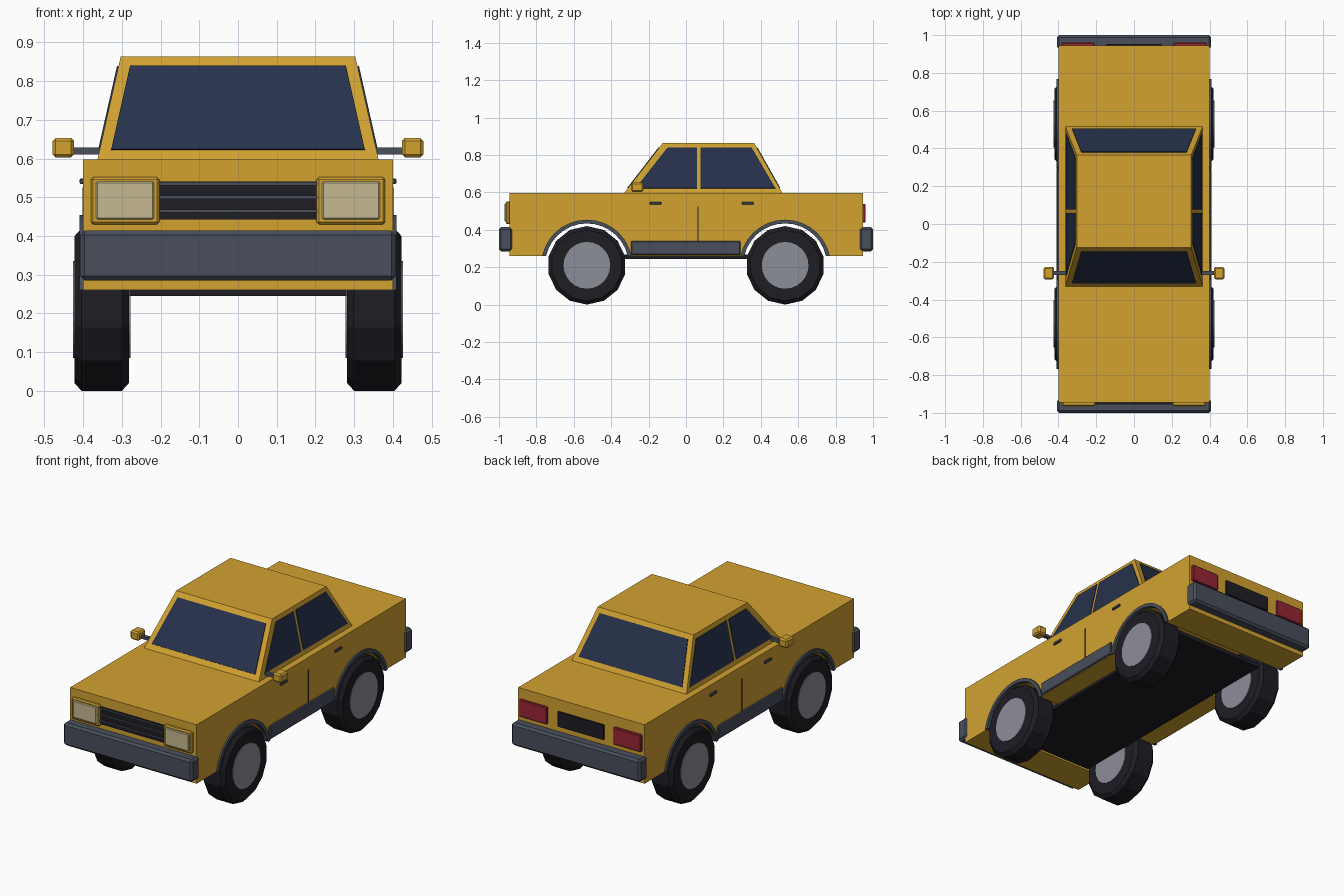
import bpy, bmesh, math
from mathutils import Vector

cube = bpy.data.objects.get("Cube")
if cube:
    bpy.data.objects.remove(cube, do_unlink=True)


def material(name, rgb):
    lin = [((c / 255 + 0.055) / 1.055) ** 2.4 for c in rgb]
    m = bpy.data.materials.new(name)
    m.use_nodes = True
    m.diffuse_color = (*lin, 1)
    m.node_tree.nodes["Principled BSDF"].inputs["Base Color"].default_value = (*lin, 1)
    return m


PAINT = material("mustard paint", (210, 162, 49))
GLASS = material("dark blue glass", (38, 49, 74))
TRIM = material("grey trim", (72, 78, 91))
RUBBER = material("black rubber", (29, 29, 36))
HUB = material("light grey metal", (140, 142, 152))
LENS = material("cream lens", (198, 186, 146))
RED = material("red lens", (152, 38, 53))


def finish(name, bm, mat, bevel=0):
    bmesh.ops.recalc_face_normals(bm, faces=bm.faces)
    me = bpy.data.meshes.new(name)
    bm.to_mesh(me)
    bm.free()
    me.materials.append(mat)
    ob = bpy.data.objects.new(name, me)
    bpy.context.collection.objects.link(ob)
    if bevel:
        mod = ob.modifiers.new("bevel", "BEVEL")
        mod.width = bevel
        mod.segments = 1
    return ob


def prism(name, points, push, mat):
    """Polygon pushed along a vector."""
    bm = bmesh.new()
    face = bm.faces.new([bm.verts.new(p) for p in points])
    new = bmesh.ops.extrude_face_region(bm, geom=[face])["geom"]
    verts = [v for v in new if isinstance(v, bmesh.types.BMVert)]
    bmesh.ops.translate(bm, verts=verts, vec=push)
    return finish(name, bm, mat)


def box(name, xs, ys, zs, mat, bevel=0):
    bm = bmesh.new()
    bmesh.ops.create_cube(bm, size=1)
    for v in bm.verts:
        for i, (lo, hi) in enumerate((xs, ys, zs)):
            v.co[i] = lo if v.co[i] < 0 else hi
    return finish(name, bm, mat, bevel)


def lathe(name, profile, sides, y, z, mat):
    """Closed solid turned about an axle along x; profile holds (x, radius)."""
    bm = bmesh.new()
    rings = []
    for x, r in profile:
        rings.append([bm.verts.new((x, y + r * math.sin(a), z + r * math.cos(a)))
                      for a in (math.tau * i / sides for i in range(sides))])
    for a, b in zip(rings, rings[1:]):
        for i in range(sides):
            j = (i + 1) % sides
            bm.faces.new((a[i], a[j], b[j], b[i]))
    bm.faces.new(rings[0])
    bm.faces.new(rings[-1])
    return finish(name, bm, mat)


AXLE_Y, AXLE_Z, FLOOR, BELT = 0.53, 0.21, 0.26, 0.597


def arch(y, r, steps=14):
    """Arc over a wheel from front to back, ending at the body floor."""
    end = math.acos((FLOOR - AXLE_Z) / r)
    angles = [-end + 2 * end * i / steps for i in range(steps + 1)]
    return [(y + r * math.sin(a), AXLE_Z + r * math.cos(a)) for a in angles]


# Lower body with wheel openings
outline = [(-0.945, FLOOR)] + arch(-AXLE_Y, 0.228) + arch(AXLE_Y, 0.228)
outline += [(0.945, FLOOR), (0.945, BELT), (-0.945, BELT)]
prism("body", [(-0.4, y, z) for y, z in outline], (0.8, 0, 0), PAINT)
box("underfloor", (-0.28, 0.28), (-0.72, 0.72), (0.245, 0.268), RUBBER)

# Cabin: tapered block
TOP = 0.863


def taper(z):
    t = (z - BELT) / (TOP - BELT)
    return 0.363 - 0.06 * t, -0.33 + 0.205 * t, 0.515 - 0.15 * t


bm = bmesh.new()
loops = []
for z in (BELT, TOP):
    hx, y0, y1 = taper(z)
    loops.append([bm.verts.new(p) for p in
                  ((-hx, y0, z), (hx, y0, z), (hx, y1, z), (-hx, y1, z))])
for i in range(4):
    j = (i + 1) % 4
    bm.faces.new((loops[0][i], loops[0][j], loops[1][j], loops[1][i]))
bm.faces.new(loops[0])
bm.faces.new(loops[1])
finish("cabin", bm, PAINT)


# Glass panes lie on the sloping cabin walls
def pane(name, corners, outward):
    pts = [Vector(p) for p in corners]
    n = (pts[1] - pts[0]).cross(pts[2] - pts[0]).normalized()
    if n.dot(Vector(outward)) < 0:
        n = -n
    prism(name, pts, n * 0.004, GLASS)


LOW, HIGH = 0.622, 0.838
for name, idx, out in (("windscreen", 1, -1), ("rear_window", 2, 1)):
    quad = [(s * (taper(z)[0] - 0.03), taper(z)[idx], z)
            for s, z in ((-1, LOW), (1, LOW), (1, HIGH), (-1, HIGH))]
    pane(name, quad, (0, out, 0))

for side, s in (("left", 1), ("right", -1)):
    def wall(y, z):
        return (s * taper(z)[0], y, z)

    pane(side + "_front_window", [wall(-0.27, LOW), wall(0.058, LOW),
                                  wall(0.058, HIGH), wall(-0.1, HIGH)], (s, 0, 0))
    pane(side + "_back_window", [wall(0.078, LOW), wall(0.478, LOW),
                                 wall(0.352, HIGH), wall(0.078, HIGH)], (s, 0, 0))

    def span(a, b):
        return sorted((s * a, s * b))

    # Doors, sill and mirror
    box(side + "_door_gap", span(0.39, 0.402), (0.062, 0.068), (0.34, 0.525), RUBBER)
    for end, y in (("front", -0.163), ("back", 0.33)):
        box(f"{side}_{end}_door_handle", span(0.39, 0.409),
            (y - 0.031, y + 0.031), (0.534, 0.549), TRIM, 0.003)
    box(side + "_sill", span(0.38, 0.411), (-0.295, 0.292), (0.265, 0.34), TRIM, 0.005)
    box(side + "_mirror_stem", span(0.355, 0.43), (-0.27, -0.25), (0.611, 0.628), TRIM)
    box(side + "_mirror", span(0.423, 0.479), (-0.293, -0.228), (0.603, 0.653), PAINT, 0.008)

    # Wheels and arch trims
    for end, y in (("front", -AXLE_Y), ("back", AXLE_Y)):
        tyre = [(s * x, r) for x, r in
                ((0.282, 0.19), (0.3, 0.21), (0.404, 0.21), (0.422, 0.19))]
        lathe(f"{side}_{end}_tyre", tyre, 14, y, AXLE_Z, RUBBER)
        hub = [(s * 0.278, 0.125), (s * 0.426, 0.125)]
        lathe(f"{side}_{end}_hub", hub, 24, y, AXLE_Z, HUB)
        ring = arch(y, 0.224) + arch(y, 0.244)[::-1]
        prism(f"{side}_{end}_arch_trim", [(s * 0.385, b, c) for b, c in ring],
              (s * 0.024, 0, 0), TRIM)

    # Lamps
    box(side + "_headlight_frame", span(0.203, 0.38), (-0.963, -0.94), (0.43, 0.552), PAINT, 0.006)
    box(side + "_headlight", span(0.217, 0.367), (-0.97, -0.95), (0.443, 0.541), LENS, 0.004)
    box(side + "_tail_light", span(0.21, 0.385), (0.94, 0.96), (0.44, 0.537), RED, 0.004)

# Grille, rear panel and bumpers
box("grille", (-0.205, 0.205), (-0.953, -0.94), (0.443, 0.541), RUBBER)
for i in range(3):
    z = 0.465 + 0.035 * i
    box(f"grille_bar_{i + 1}", (-0.204, 0.204), (-0.959, -0.945), (z - 0.004, z + 0.004), TRIM)
box("rear_plate", (-0.145, 0.145), (0.94, 0.954), (0.445, 0.53), RUBBER)
for name, ys in (("front_bumper", (-1, -0.927)), ("rear_bumper", (0.927, 1))):
    box(name, (-0.408, 0.408), ys, (0.285, 0.414), TRIM, 0.012)
